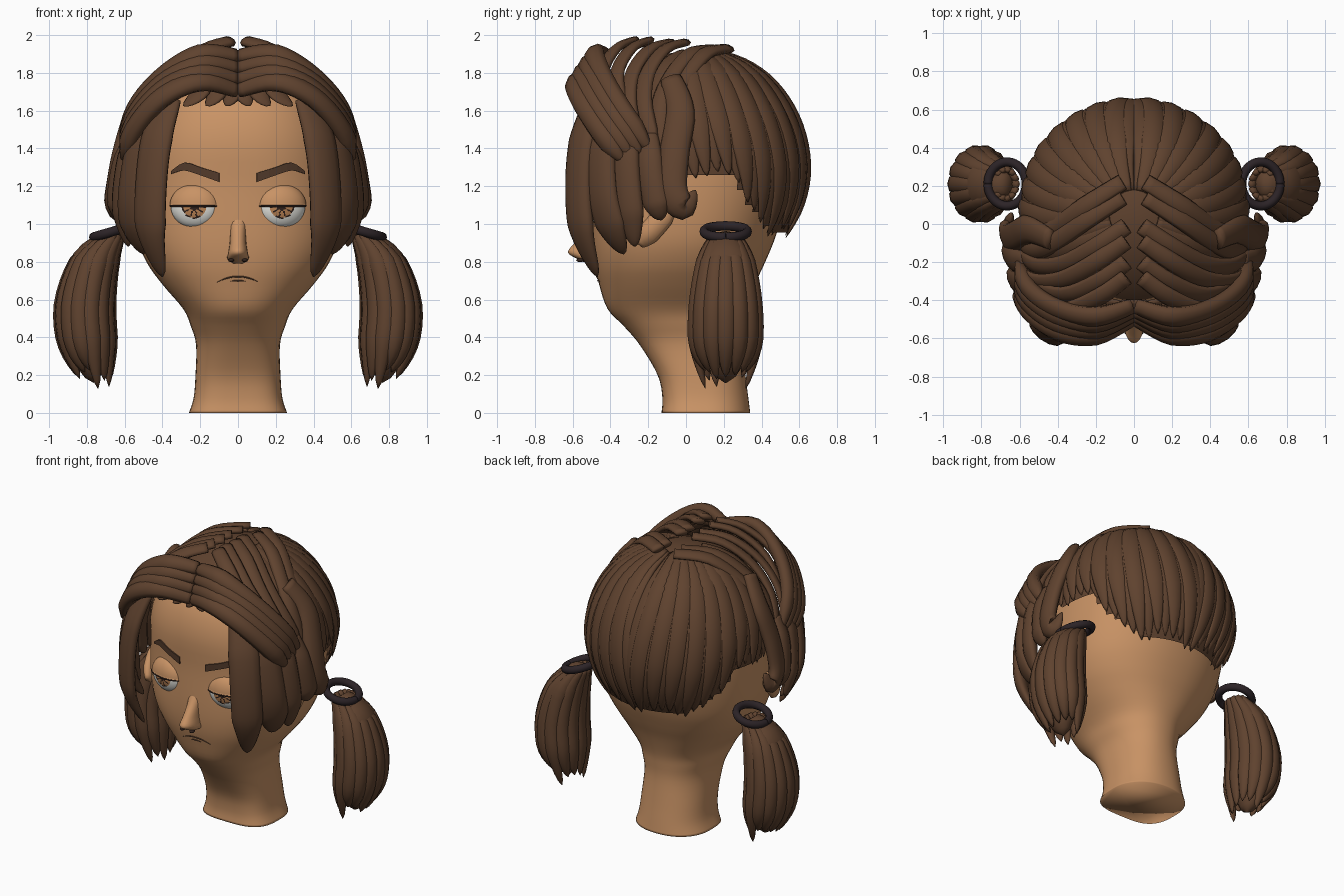
import bpy, bmesh, math, random
from mathutils import Vector, Matrix
from mathutils.bvhtree import BVHTree

random.seed(4)
if "Cube" in bpy.data.objects:
    bpy.data.objects.remove(bpy.data.objects["Cube"])

SKULL = Vector((0, 0.05, 1.3))
RADII = Vector((0.59, 0.585, 0.62))


def material(name, r, g, b):
    m = bpy.data.materials.new(name)
    m.use_nodes = True
    m.diffuse_color = (r, g, b, 1)
    bsdf = next(n for n in m.node_tree.nodes if n.type == 'BSDF_PRINCIPLED')
    bsdf.inputs["Base Color"].default_value = (r, g, b, 1)
    bsdf.inputs["Roughness"].default_value = 0.8
    return m


skin = material("skin", 0.58, 0.29, 0.13)
hair = material("brown hair", 0.115, 0.055, 0.028)
brow_brown = material("brow brown", 0.09, 0.045, 0.025)
tie_black = material("hair tie", 0.025, 0.017, 0.02)
white = material("eye white", 0.8, 0.8, 0.75)
iris = material("iris amber", 0.5, 0.23, 0.09)
dark = material("pupil dark", 0.03, 0.016, 0.012)


def finish(name, bm, mats, mirror=True, smooth=True):
    bmesh.ops.recalc_face_normals(bm, faces=bm.faces)
    me = bpy.data.meshes.new(name)
    bm.to_mesh(me)
    bm.free()
    for m in mats:
        me.materials.append(m)
    for p in me.polygons:
        p.use_smooth = smooth
    ob = bpy.data.objects.new(name, me)
    bpy.context.collection.objects.link(ob)
    if mirror:
        ob.modifiers.new("Mirror", 'MIRROR').use_mirror_merge = False
    return ob


def spline(pts, n):
    """Smooth path through a few points."""
    out, last = [], len(pts) - 1
    for i in range(n + 1):
        u = i / n * last
        k = min(int(u), last - 1)
        f = u - k
        quad = pts[max(k - 1, 0)], pts[k], pts[k + 1], pts[min(k + 2, last)]
        out.append([0.5 * (2 * b + (c - a) * f + (2 * a - 5 * b + 4 * c - d) * f * f
                           + (3 * b - a - 3 * c + d) * f ** 3) for a, b, c, d in zip(*quad)])
    return out


def skin_rings(bm, rings):
    for a, b in zip(rings, rings[1:]):
        for i in range(len(a)):
            j = (i + 1) % len(a)
            bm.faces.new((a[i], a[j], b[j], b[i]))
    bm.faces.new(rings[0])
    bm.faces.new(rings[-1])


def loft(rows, n, sides):
    """Stack of rounded sections: height, half width, front, back, squareness of the front."""
    bm = bmesh.new()
    rings = []
    for z, w, yf, yb, square in spline(rows, n):
        ring = []
        for i in range(sides):
            a = math.tau * i / sides
            c, s = math.cos(a), math.sin(a)
            power = 2 / (square if s < 0 else 2.2)
            x = math.copysign(abs(c) ** power, c) * w
            y = math.copysign(abs(s) ** power, s) * (yb - yf) / 2
            ring.append(bm.verts.new((x, (yf + yb) / 2 + y, z)))
        rings.append(ring)
    skin_rings(bm, rings)
    return bm


def strand(bm, pts, w, th, out=lambda p: p - SKULL, start=0.6, tip=0.25, n=16, sides=8):
    """Flattened tube along a path, broad side facing outwards."""
    path = [Vector(p) for p in spline(pts, n)]
    rings = []
    for i, p in enumerate(path):
        t = i / n
        f = min(1, start + 4 * t * (1 - start))
        if tip and t > 1 - tip:
            f *= max(0.04, ((1 - t) / tip) ** 0.65)
        along = (path[min(i + 1, n)] - path[max(i - 1, 0)]).normalized()
        side = along.cross(out(p)).normalized()
        up = side.cross(along)
        ring = []
        for k in range(sides):
            a = math.tau * k / sides
            ring.append(bm.verts.new(p + side * math.cos(a) * w * f + up * math.sin(a) * th * f))
        rings.append(ring)
    skin_rings(bm, rings)


def ball(bm, centre, radii, turn=0.0, tilt=0.0, u=32, v=24):
    mat = (Matrix.Translation(centre) @ Matrix.Rotation(turn, 4, 'Z')
           @ Matrix.Diagonal((*radii, 1)) @ Matrix.Rotation(tilt, 4, 'X'))
    return bmesh.ops.create_uvsphere(bm, u_segments=u, v_segments=v, radius=1, matrix=mat)


# Head and neck
head_rows = [(0, .26, -.13, .34, 3.2), (.08, .235, -.125, .33, 3.2), (.2, .225, -.15, .315, 3),
             (.36, .222, -.245, .30, 2.6), (.46, .25, -.33, .305, 2.4), (.55, .29, -.415, .32, 2.3),
             (.68, .40, -.46, .365, 2.3), (.8, .485, -.488, .42, 2.3), (.95, .54, -.5, .48, 2.3),
             (1.2, .56, -.5, .545, 2.3), (1.45, .545, -.505, .565, 2.3), (1.65, .46, -.435, .5, 2.3),
             (1.8, .31, -.27, .35, 2.2), (1.87, .12, -.1, .2, 2)]
bm = loft(head_rows, 52, 48)
surface = BVHTree.FromBMesh(bm)
finish("head", bm, [skin], mirror=False)


def on_face(x, z, lift=0.0):
    hit = surface.ray_cast(Vector((x, -2, z)), Vector((0, 1, 0)))[0]
    return Vector((x, hit.y - lift, z))


# Nose, nostrils, ears
nose_rows = [(.79, .025, -.52, -.42, 2), (.815, .056, -.575, -.42, 2), (.85, .052, -.625, -.42, 2),
             (.9, .044, -.59, -.42, 2), (.97, .042, -.535, -.42, 2), (1.04, .05, -.49, -.42, 2)]
finish("nose", loft(nose_rows, 20, 20), [skin], mirror=False)
bm = bmesh.new()
ball(bm, (.036, -.56, .808), (.016, .022, .01), u=12, v=8)
finish("nostril", bm, [dark])
bm = bmesh.new()
strand(bm, [(.52, -.25, .9), (.55, -.19, .96), (.56, -.13, 1.03), (.54, -.08, 1.1)], .06, .035,
       lambda p: Vector((1, 0, 0)), n=10)
finish("ear", bm, [skin])

# Eyes: amber iris with dark spokes, set by distance from the middle
EYE = on_face(.23, 1.095, -.03)
TURN = .2
bm = bmesh.new()
ball(bm, EYE, (.128, .07, .117), TURN, math.pi / 2, 40, 40)
for f in bm.faces:
    d = f.calc_center_median() - EYE
    r = math.hypot(d.x, d.z)
    spoke = int((math.atan2(d.z, d.x) % math.tau) / math.tau * 40) % 4 == 0
    if d.y < 0 and r < .066:
        f.material_index = 2 if r < .024 or r > .06 or spoke else 1
finish("eyeball", bm, [white, iris, dark])

# Heavy upper eyelids with a lash line
LID = Vector((.134, .076, .118))
bm = bmesh.new()
ball(bm, EYE, LID, TURN)
bmesh.ops.bisect_plane(bm, geom=bm.verts[:] + bm.edges[:] + bm.faces[:], clear_inner=True,
                       plane_co=EYE, plane_no=(0, 0, 1))
bmesh.ops.holes_fill(bm, edges=[e for e in bm.edges if e.is_boundary])
finish("upper_eyelid", bm, [skin])
bm = bmesh.new()
turn = Matrix.Rotation(TURN, 3, 'Z')
lash = [EYE + turn @ Vector((-LID.x * math.cos(a), -LID.y * math.sin(a), 0))
        for a in [math.pi * i / 10 for i in range(11)]]
strand(bm, lash, .004, .005, lambda p: Vector((0, 0, 1)), tip=.1)
finish("lash_line", bm, [dark])

# Eyebrows as thin plates
bm = bmesh.new()
cols = []
for x, low, high in spline([(.1, 1.222, 1.27), (.2, 1.258, 1.3), (.285, 1.283, 1.325),
                            (.355, 1.265, 1.28)], 9):
    cols.append([bm.verts.new(on_face(x, z, .01)) for z in (low, high)])
for a, b in zip(cols, cols[1:]):
    bm.faces.new((a[0], b[0], b[1], a[1]))
brow = finish("eyebrow", bm, [brow_brown], smooth=False)
brow.modifiers.new("Solidify", 'SOLIDIFY').thickness = .008

# Mouth: frowning line with a short lower lip
bm = bmesh.new()
for half, top, drop in ((.11, .722, .03), (.04, .7, .004)):
    line = [on_face(half * k / 4, top - drop * (k / 4) ** 2, .001) for k in range(-4, 5)]
    strand(bm, line, .004, .004, lambda p: Vector((0, -1, 0)), start=.2)
finish("mouth", bm, [brow_brown], mirror=False)

# Hair cap trimmed along the hairline
HEM = [(-1, 1.64), (-.8, 1.64), (-.6, 1.35), (0, 1.27), (.35, 1.24), (.6, 1.05), (.8, .96), (1.01, .95)]


def hem(s):
    for (a, za), (b, zb) in zip(HEM, HEM[1:]):
        if s <= b:
            return za + (zb - za) * max(0, s - a) / (b - a)
    return HEM[-1][1]


bm = bmesh.new()
ball(bm, SKULL, RADII, u=64, v=48)
low = []
for f in bm.faces:
    d = f.calc_center_median() - SKULL
    if d.z + SKULL.z < hem(d.y / max(math.hypot(d.x, d.y), .001)):
        low.append(f)
bmesh.ops.delete(bm, geom=low, context='FACES')
finish("hair_cap", bm, [hair], mirror=False)

# Layered strands sweeping back from the crown to the hem
bm = bmesh.new()
count = 21
for i in range(count):
    t = -.4 + (math.pi / 2 + .45) * i / (count - 1)
    end = math.acos((hem(math.sin(t)) + random.uniform(-.03, .03) - SKULL.z) / RADII.z)
    lift = 1.0 + .016 * (i % 2)
    pts = []
    for k in range(8):
        p = .22 + (end - .22) * k / 7
        a = t - .25 * (1 - k / 7)
        pts.append(SKULL + lift * Vector((RADII.x * math.sin(p) * math.cos(a),
                                          RADII.y * math.sin(p) * math.sin(a),
                                          RADII.z * math.cos(p))))
    strand(bm, pts, .064, .024, start=.4, tip=.3, n=24)
finish("back_hair", bm, [hair])

# Crossed ribbons arching over the top
bm = bmesh.new()
ribbons = [[(.06, .18, 1.93), (.25, .06, 1.9), (.41, -.05, 1.76), (.52, -.1, 1.6), (.6, -.08, 1.36)],
           [(.04, -.05, 1.96), (.2, -.16, 1.92), (.37, -.25, 1.78), (.51, -.26, 1.6), (.6, -.2, 1.4)],
           [(.04, -.24, 1.97), (.18, -.34, 1.92), (.36, -.41, 1.77), (.53, -.36, 1.55), (.6, -.27, 1.38)]]
for path in ribbons:
    for shift in (-.04, .04):
        strand(bm, [(x, y + shift, z) for x, y, z in path], .05, .024, start=.9, tip=.15)
finish("top_ribbons", bm, [hair])

# Front roll parted in the middle and swept to the sides
bm = bmesh.new()
for k in range(4):
    f = k / 3
    strand(bm, [(.01, -.5 + .07 * f, 1.71 + .18 * f), (.2, -.585 + .1 * f, 1.755 + .145 * f),
                (.4, -.565 + .12 * f, 1.67 + .11 * f), (.55, -.46 + .12 * f, 1.5 + .1 * f),
                (.61, -.33 + .14 * f, 1.33 + .06 * f)], .06, .045, start=.75, tip=.15, n=20)
for x in (.03, .1, .18):
    strand(bm, [(x, -.4, 1.75), (x * 1.2, -.46, 1.68), (x * 1.5 + .02, -.48, 1.625)], .06, .015, tip=.6, n=8)
finish("front_roll", bm, [hair])

# Locks framing the face and hanging at the sides
bm = bmesh.new()
locks = [(.1, [(.36, -.49, 1.66), (.43, -.55, 1.45), (.46, -.57, 1.2), (.46, -.55, .95), (.4, -.47, .72)]),
         (.1, [(.45, -.42, 1.6), (.52, -.45, 1.4), (.56, -.44, 1.15), (.55, -.39, .97), (.5, -.33, .84)]),
         (.085, [(.54, -.32, 1.5), (.59, -.32, 1.3), (.61, -.3, 1.08), (.58, -.27, .88)]),
         (.075, [(.56, -.2, 1.47), (.62, -.19, 1.3), (.645, -.16, 1.12), (.63, -.13, 1.02)]),
         (.08, [(.44, -.08, 1.77), (.55, -.03, 1.6), (.62, -.06, 1.38), (.655, -.07, 1.18),
                (.66, -.01, 1.08), (.64, .05, 1.18)])]
for w, path in locks:
    strand(bm, path, w, .045, start=.7, tip=.3, n=24, sides=12)
finish("side_locks", bm, [hair])

# Bunches of strands below each tie
bm = bmesh.new()
AXIS = [(.665, .21, .94), (.76, .21, .8), (.81, .21, .57), (.795, .21, .35), (.76, .21, .16)]
SPREAD = [(.055, .07), (.1, .125), (.13, .165), (.125, .165), (.085, .11)]
strand(bm, AXIS, .15, .12, lambda p: Vector((1, 0, 0)), start=.3, tip=.3, sides=16)
for i in range(14):
    a = math.tau * i / 14
    drop = random.uniform(-.04, .07)
    path = [(x + rx * math.cos(a), y + ry * math.sin(a), z + (drop if k == 4 else 0))
            for k, ((x, y, z), (rx, ry)) in enumerate(zip(AXIS, SPREAD))]
    strand(bm, path, .052, .036, lambda p, a=a: Vector((math.cos(a), math.sin(a), .01)), start=.35, tip=.3)
finish("ponytail", bm, [hair])

# Hair ties
bm = bmesh.new()
ring = [(.665 + .1 * math.cos(a), .21 + .115 * math.sin(a), .96 - .03 * math.cos(a))
        for a in [math.tau * i / 24 for i in range(25)]]
strand(bm, ring, .024, .026, lambda p: Vector((0, 0, 1)), start=1, tip=0, n=48, sides=10)
finish("hair_tie", bm, [tie_black])
